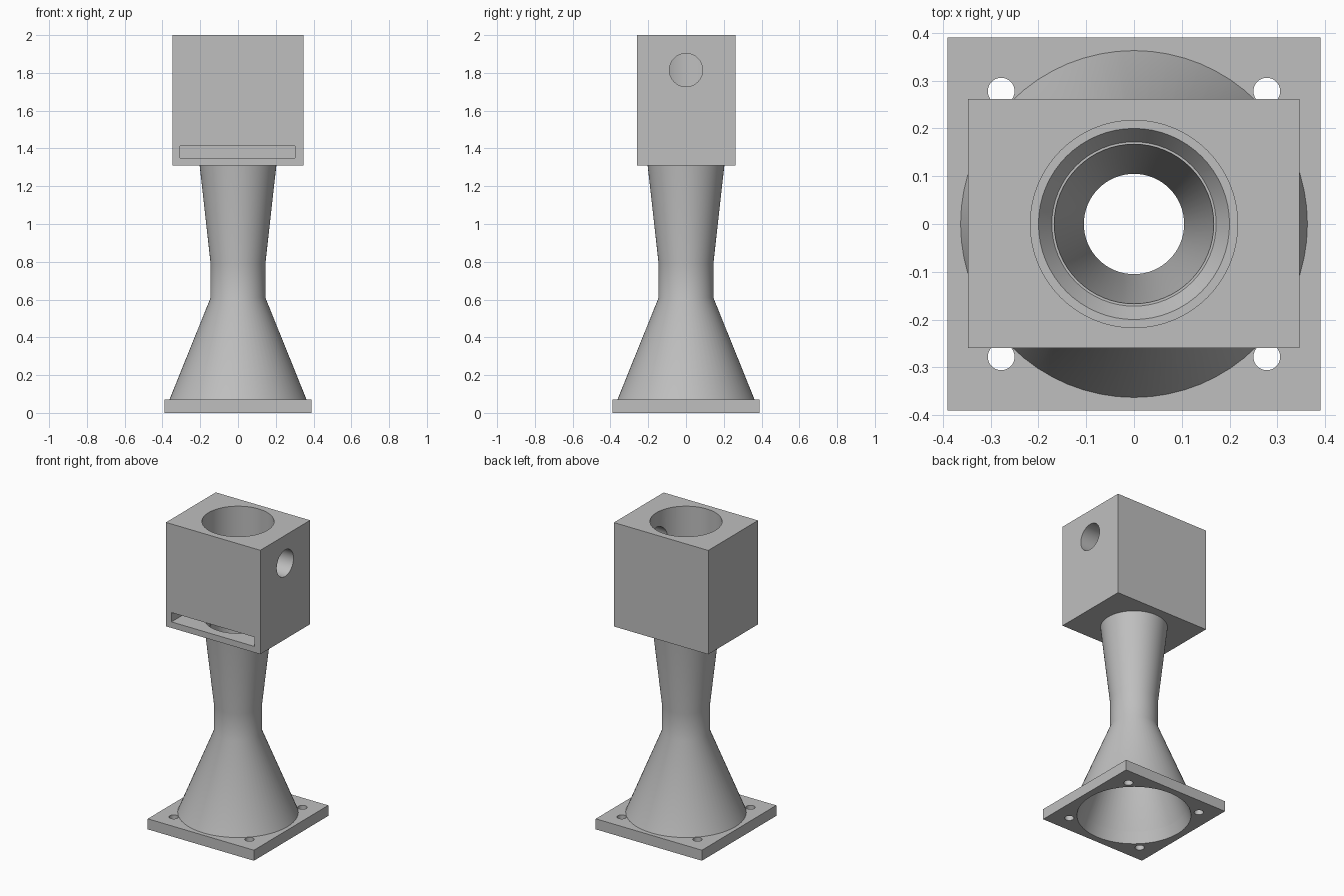
import bpy, bmesh, math
from mathutils import Matrix, Vector

cube = bpy.data.objects.get("Cube")
if cube:
    bpy.data.objects.remove(cube, do_unlink=True)

SEGMENTS = 64

grey = bpy.data.materials.new("plain grey")
grey.use_nodes = True
colour = (0.52, 0.52, 0.52, 1)
grey.diffuse_color = colour
grey.node_tree.nodes["Principled BSDF"].inputs["Base Color"].default_value = colour


def make_object(name, bm):
    bmesh.ops.recalc_face_normals(bm, faces=bm.faces)
    mesh = bpy.data.meshes.new(name)
    bm.to_mesh(mesh)
    bm.free()
    mesh.materials.append(grey)
    obj = bpy.data.objects.new(name, mesh)
    bpy.context.collection.objects.link(obj)
    return obj


def box(name, low, high):
    low, high = Vector(low), Vector(high)
    bm = bmesh.new()
    bmesh.ops.create_cube(bm, size=1, matrix=Matrix.Translation((low + high) / 2)
                          @ Matrix.Diagonal((high - low).to_4d()))
    return make_object(name, bm)


def cone(name, start, end, r_start, r_end):
    start, end = Vector(start), Vector(end)
    axis = end - start
    turn = axis.to_track_quat('Z', 'Y').to_matrix().to_4x4()
    bm = bmesh.new()
    bmesh.ops.create_cone(bm, cap_ends=True, segments=SEGMENTS, radius1=r_start,
                          radius2=r_end, depth=axis.length,
                          matrix=Matrix.Translation((start + end) / 2) @ turn)
    return make_object(name, bm)


def lathe(name, profile):
    """Spin a closed (radius, height) outline around the z axis."""
    bm = bmesh.new()
    verts = [bm.verts.new((r, 0, z)) for r, z in profile]
    edges = [bm.edges.new((v, verts[i - 1])) for i, v in enumerate(verts)]
    bmesh.ops.spin(bm, geom=verts + edges, axis=(0, 0, 1), cent=(0, 0, 0),
                   angle=math.tau, steps=SEGMENTS, use_merge=True)
    bmesh.ops.remove_doubles(bm, verts=bm.verts, dist=1e-4)
    return make_object(name, bm)


def activate(obj):
    bpy.ops.object.select_all(action='DESELECT')
    obj.select_set(True)
    bpy.context.view_layer.objects.active = obj


def cut(obj, cutters):
    for cutter in cutters:
        activate(obj)
        mod = obj.modifiers.new("cut", 'BOOLEAN')
        mod.operation = 'DIFFERENCE'
        mod.solver = 'EXACT'
        mod.object = cutter
        bpy.ops.object.modifier_apply(modifier=mod.name)
        bpy.data.objects.remove(cutter, do_unlink=True)


# Square flange with the flared opening and four bolt holes
flange = box("base_flange", (-0.39, -0.39, 0), (0.39, 0.39, 0.07))
cut(flange, [cone("flare_cutter", (0, 0, -0.07), (0, 0, 0.14), 0.37, 0.295)]
    + [cone("bolt_cutter", (x, y, -0.1), (x, y, 0.2), 0.028, 0.028)
       for x in (-0.278, 0.278) for y in (-0.278, 0.278)])

# Hollow tube: wide flare, narrow throat, gentle upper taper
tube = lathe("flared_tube", [
    (0.32, 0.07), (0.363, 0.07), (0.145, 0.61), (0.145, 0.79), (0.203, 1.31),
    (0.167, 1.31), (0.105, 0.79), (0.105, 0.61)])

# Head block with bore, front slot, tapered outlet and side port
head = box("head_block", (-0.347, -0.26, 1.31), (0.346, 0.262, 2))
cut(head, [
    box("slot_cutter", (-0.307, -0.4, 1.35), (0.303, 0.22, 1.412)),
    cone("bore_cutter", (0, 0, 1.38), (0, 0, 2.1), 0.217, 0.217),
    cone("outlet_cutter", (0, 0, 1.30), (0, 0, 1.36), 0.165, 0.207),
    cone("port_cutter", (0, 0, 1.815), (0.5, 0, 1.815), 0.088, 0.088)])

for part in (flange, tube, head):
    activate(part)
    bpy.ops.object.shade_smooth_by_angle(angle=math.radians(30))
